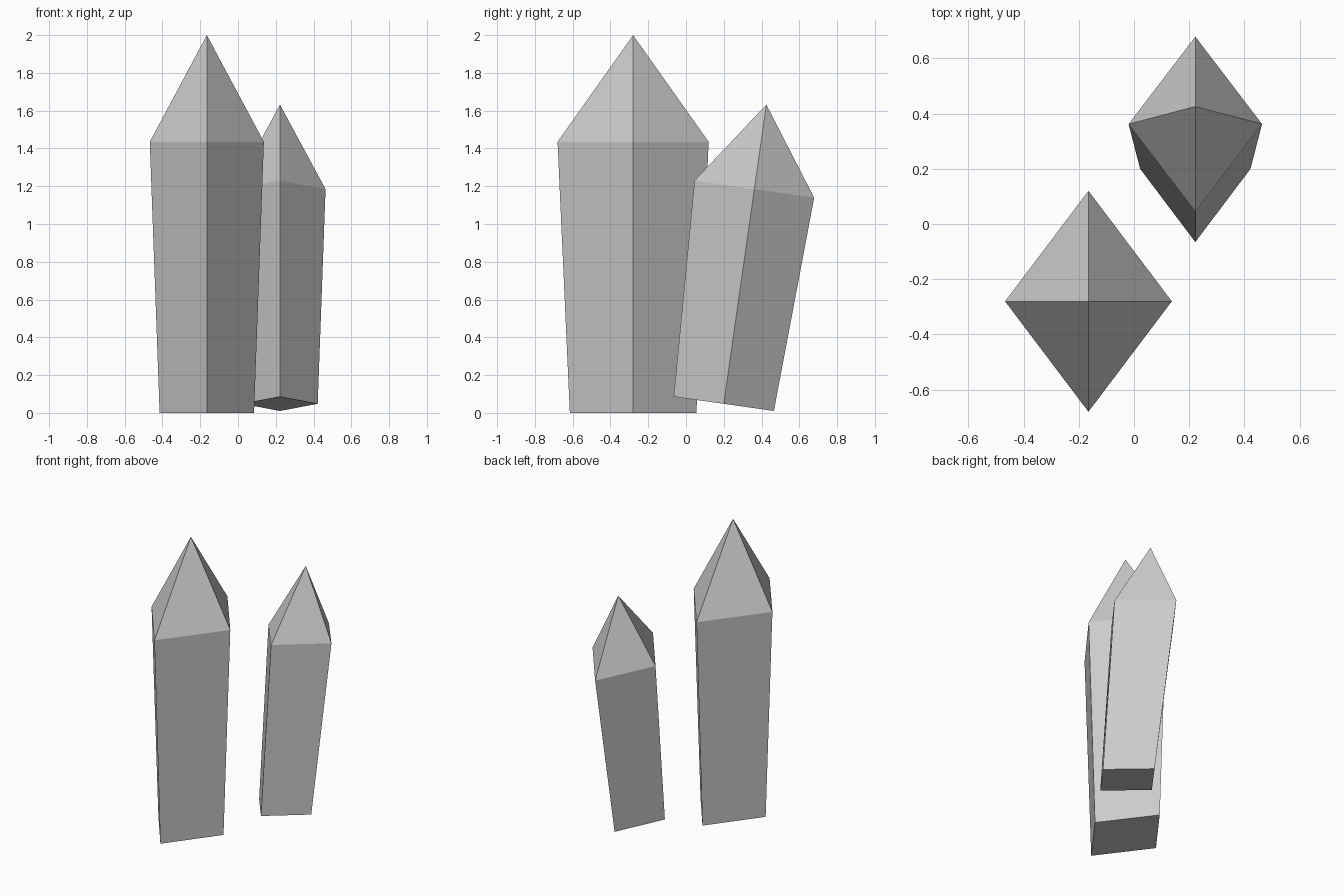
import bpy
import bmesh
from math import radians

if "Cube" in bpy.data.objects:
    bpy.data.objects.remove(bpy.data.objects["Cube"])


def crystal(name, location, scale=1.0, tilt=0.0):
    """Four-sided diamond-section shaft, flaring upward to a pointed cap."""
    bm = bmesh.new()

    def ring(rx, ry, z):
        return [bm.verts.new(p) for p in ((rx, 0, z), (0, ry, z), (-rx, 0, z), (0, -ry, z))]

    base = ring(0.25, 0.335, 0)
    shoulder = ring(0.302, 0.40, 1.435)
    tip = bm.verts.new((0, 0, 2.0))
    bm.faces.new(base[::-1])
    for i in range(4):
        j = (i + 1) % 4
        bm.faces.new((base[i], base[j], shoulder[j], shoulder[i]))
        bm.faces.new((shoulder[i], shoulder[j], tip))

    mesh = bpy.data.meshes.new(name)
    bm.to_mesh(mesh)
    bm.free()
    obj = bpy.data.objects.new(name, mesh)
    obj.location = location
    obj.scale = (scale,) * 3
    obj.rotation_euler = (radians(tilt), 0, 0)
    bpy.context.collection.objects.link(obj)
    return obj


# Tall upright crystal
crystal("large_crystal", (-0.165, -0.28, 0))

# Smaller crystal leaning backward
crystal("small_crystal", (0.222, 0.20, 0.048), scale=0.8, tilt=-8.1)
